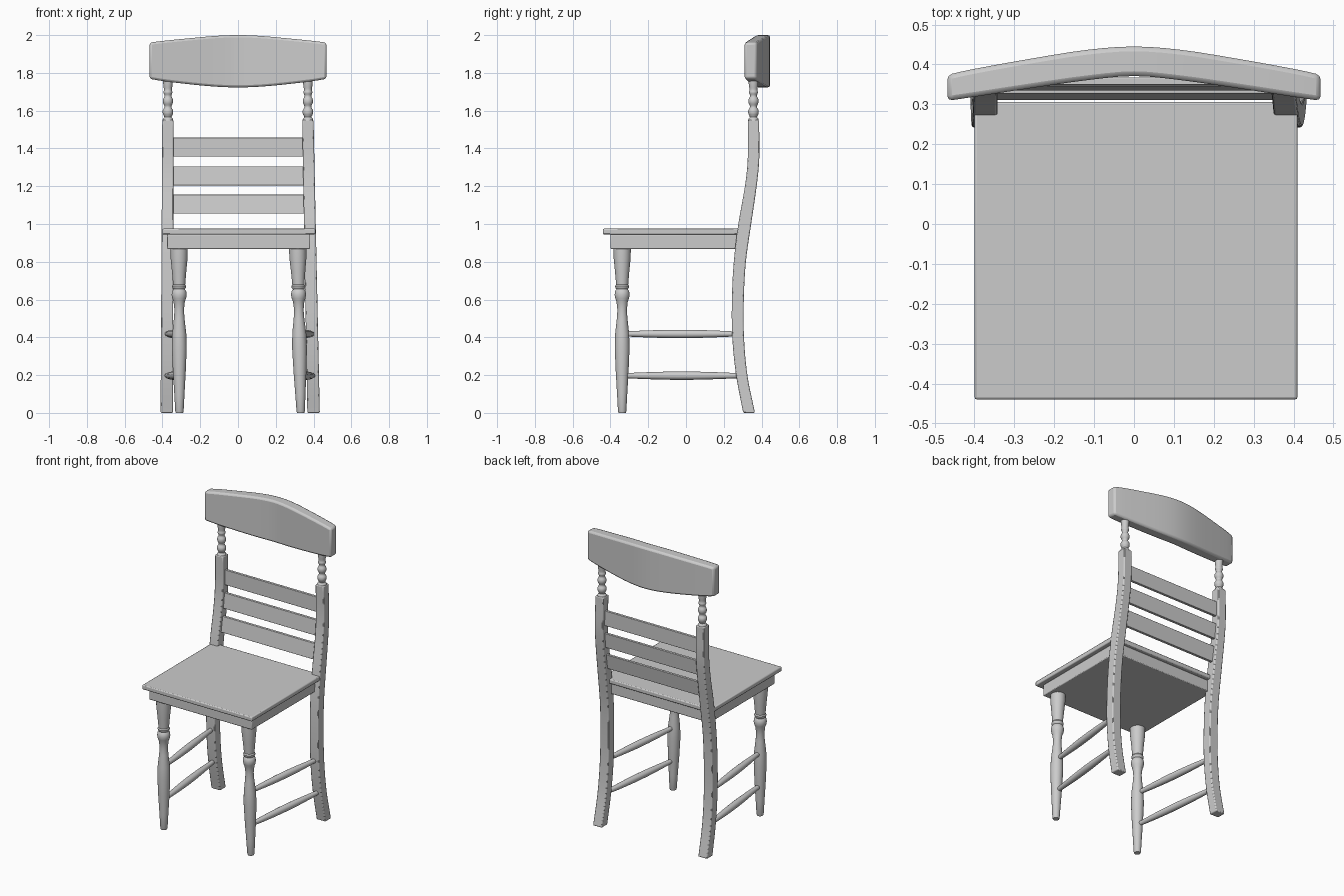
import bpy, bmesh, math
from mathutils import Vector

if "Cube" in bpy.data.objects:
    bpy.data.objects.remove(bpy.data.objects["Cube"])


def finish(name, bm, bevel=0.0, angle=35):
    bmesh.ops.recalc_face_normals(bm, faces=bm.faces[:])
    me = bpy.data.meshes.new(name)
    bm.to_mesh(me)
    bm.free()
    ob = bpy.data.objects.new(name, me)
    bpy.context.collection.objects.link(ob)
    if bevel:
        m = ob.modifiers.new("bevel", 'BEVEL')
        m.width, m.segments, m.limit_method = bevel, 2, 'ANGLE'
        m.angle_limit = math.radians(40)
    bpy.ops.object.select_all(action='DESELECT')
    ob.select_set(True)
    bpy.context.view_layer.objects.active = ob
    bpy.ops.object.shade_smooth_by_angle(angle=math.radians(angle))
    return ob


def loft(name, rings, bevel=0.0):
    """Skin closed rings of equal length and cap both ends."""
    bm = bmesh.new()
    vs = [[bm.verts.new(p) for p in r] for r in rings]
    n = len(vs[0])
    for a, b in zip(vs, vs[1:]):
        for i in range(n):
            j = (i + 1) % n
            bm.faces.new((a[i], a[j], b[j], b[i]))
    bm.faces.new(vs[0][::-1])
    bm.faces.new(vs[-1])
    return finish(name, bm, bevel)


def box(name, x, y, z, bevel):
    ring = lambda h: [(x[0], y[0], h), (x[1], y[0], h), (x[1], y[1], h), (x[0], y[1], h)]
    return loft(name, [ring(z[0]), ring(z[1])], bevel)


def smooth(pts, steps=5):
    """Catmull-Rom through tuples."""
    P = [Vector(p) for p in pts]
    P = [2 * P[0] - P[1]] + P + [2 * P[-1] - P[-2]]
    out = []
    for a, b, c, d in zip(P, P[1:], P[2:], P[3:]):
        for s in range(steps):
            t = s / steps
            out.append(0.5 * (2 * b + (c - a) * t + (2 * a - 5 * b + 4 * c - d) * t * t
                              + (3 * b - a - 3 * c + d) * t ** 3))
    return out + [P[-2]]


def turned(name, start, end, profile, sides=24):
    """Turned part: profile is (fraction along axis, radius)."""
    start, end = Vector(start), Vector(end)
    q = (end - start).to_track_quat('Z', 'Y')
    rings = []
    for t, r in profile:
        c = start.lerp(end, t)
        rings.append([c + q @ Vector((r * math.cos(2 * math.pi * i / sides),
                                      r * math.sin(2 * math.pi * i / sides), 0))
                      for i in range(sides)])
    return loft(name, rings)


# Seat board and the block under it
box("seat", (-0.40, 0.41), (-0.44, 0.306), (0.945, 0.975), 0.006)
box("seat_apron", (-0.375, 0.382), (-0.40, 0.285), (0.868, 0.945), 0.005)

# Back post side profile: (z, front y, back y)
post = smooth([(0, 0.303, 0.365), (0.2, 0.265, 0.325), (0.4, 0.245, 0.307),
               (0.6, 0.243, 0.306), (0.8, 0.253, 0.317), (1.0, 0.277, 0.345),
               (1.2, 0.312, 0.374), (1.35, 0.327, 0.388), (1.55, 0.328, 0.387)])


def post_y(z):
    for a, b in zip(post, post[1:]):
        if a[0] <= z <= b[0]:
            t = (z - a[0]) / (b[0] - a[0])
            return (a[1] + a[2]) / 2 * (1 - t) + (b[1] + b[2]) / 2 * t


# Front leg turning: (z, radius)
leg = [(0, 0.019), (0.008, 0.022), (0.10, 0.027), (0.22, 0.034), (0.34, 0.039),
       (0.42, 0.037), (0.50, 0.028), (0.545, 0.025), (0.59, 0.030), (0.605, 0.036),
       (0.625, 0.040), (0.645, 0.037), (0.655, 0.030), (0.662, 0.036), (0.672, 0.037),
       (0.68, 0.032), (0.75, 0.038), (0.82, 0.045), (0.88, 0.046)]
# Upper spindle turning: (fraction, radius)
spindle = smooth([(0, 0.028), (0.06, 0.027), (0.10, 0.019), (0.17, 0.027), (0.24, 0.027),
                  (0.31, 0.018), (0.39, 0.026), (0.46, 0.026), (0.53, 0.018),
                  (0.60, 0.024), (0.66, 0.021), (0.78, 0.025), (1, 0.027)], 3)
rung = [(i / 10, 0.013 + 0.009 * math.sin(math.pi * i / 10)) for i in range(11)]

# side, post x at bottom and top, front leg x at bottom and top
for side, pb, pt, lb, lt in (("left", -0.377, -0.371, -0.310, -0.312),
                             ("right", 0.400, 0.370, 0.332, 0.316)):
    rings = []
    for z, f, b in post:
        x = pb + (pt - pb) * z / 1.55
        w = 0.033 - 0.002 * z
        rings.append([(x - w, f, z), (x + w, f, z), (x + w, b, z), (x - w, b, z)])
    loft("back_post_" + side, rings, 0.006)
    turned("front_leg_" + side, (lb, -0.338, 0), (lt, -0.338, 0.88),
           [(z / 0.88, r) for z, r in leg])
    turned("back_spindle_" + side, (pt, 0.357, 1.54), (pt, 0.357, 1.80), spindle)
    for label, z in (("lower", 0.197), ("upper", 0.418)):
        xf = lb + (lt - lb) * z / 0.88
        xb = pb + (pt - pb) * z / 1.55
        turned(f"side_rung_{label}_{side}", (xf, -0.33, z), (xb, post_y(z) - 0.01, z), rung, 16)

# Three back slats leaning with the posts
for i, z in enumerate((1.055, 1.205, 1.357)):
    y0, y1, h = post_y(z), post_y(z + 0.1), 0.009
    rings = [[(x, y0 - h, z), (x, y0 + h, z), (x, y1 + h, z + 0.1), (x, y1 - h, z + 0.1)]
             for x in (-0.352, 0.355)]
    loft(f"back_slat_{i + 1}", rings, 0.002)

# Curved crest rail: (x, front y, back y, bottom z, top z), mirrored
half = [(0, 0.371, 0.445, 1.723, 2.0), (0.115, 0.361, 0.437, 1.727, 1.996),
        (0.25, 0.342, 0.416, 1.739, 1.984), (0.40, 0.319, 0.389, 1.757, 1.969),
        (0.468, 0.309, 0.374, 1.769, 1.960)]
crest = smooth([(-p[0],) + p[1:] for p in half[:0:-1]] + half, 3)
loft("crest_rail", [[(x, f, b), (x, k, b), (x, k, t), (x, f, t)]
                    for x, f, k, b, t in crest], 0.012)
